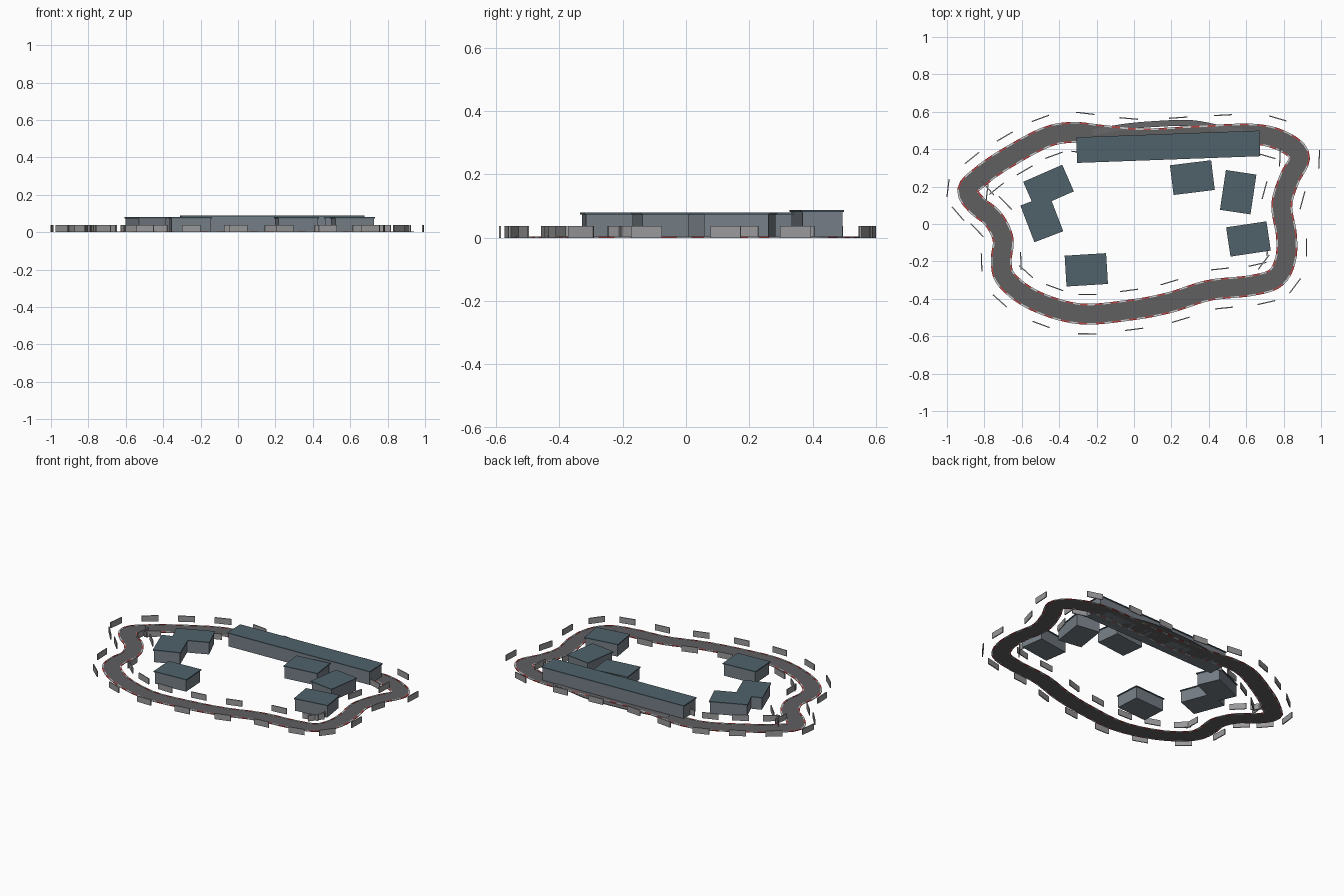
import bpy, bmesh, math
from mathutils import Vector, Matrix

if "Cube" in bpy.data.objects:
    bpy.data.objects.remove(bpy.data.objects["Cube"])

def material(name, r, g, b):
    m = bpy.data.materials.new(name)
    m.diffuse_color = (r, g, b, 1)
    m.use_nodes = True
    m.node_tree.nodes["Principled BSDF"].inputs["Base Color"].default_value = m.diffuse_color
    return m

ASPHALT = material("asphalt", 0.115, 0.115, 0.12)
PIT = material("pit_asphalt", 0.14, 0.14, 0.15)
RED = material("kerb_red", 0.5, 0.06, 0.06)
WHITE = material("kerb_white", 0.55, 0.55, 0.55)
STEEL = material("barrier_grey", 0.32, 0.32, 0.33)
WALL = material("wall", 0.18, 0.21, 0.24)
ROOF = material("roof", 0.08, 0.12, 0.145)

def finish(name, bm, *mats):
    bmesh.ops.recalc_face_normals(bm, faces=bm.faces)
    me = bpy.data.meshes.new(name)
    bm.to_mesh(me)
    bm.free()
    for m in mats:
        me.materials.append(m)
    ob = bpy.data.objects.new(name, me)
    bpy.context.collection.objects.link(ob)
    return ob

def add_box(bm, center, size, angle):
    mat = (Matrix.Translation(center) @ Matrix.Rotation(angle, 4, 'Z')
           @ Matrix.Diagonal((*size, 1)))
    bmesh.ops.create_cube(bm, size=1, matrix=mat)

def spline(pts, closed, steps):
    """Catmull-Rom curve through the points."""
    p = [Vector(q) for q in pts]
    n = len(p)
    get = (lambda i: p[i % n]) if closed else (lambda i: p[max(0, min(n - 1, i))])
    out = []
    for i in range(n if closed else n - 1):
        a, b, c, d = (get(i + k) for k in (-1, 0, 1, 2))
        for s in range(steps):
            t = s / steps
            out.append(0.5 * (2 * b + (c - a) * t + (2 * a - 5 * b + 4 * c - d) * t * t
                              + (3 * b - a - 3 * c + d) * t ** 3))
    if not closed:
        out.append(p[-1])
    return out

def resample(pts, count):
    """Even spacing round a closed loop."""
    loop = pts + [pts[0]]
    seg = [(loop[i + 1] - loop[i]).length for i in range(len(pts))]
    step, out, i, acc = sum(seg) / count, [], 0, 0.0
    for k in range(count):
        while acc + seg[i] < k * step:
            acc += seg[i]
            i += 1
        out.append(loop[i].lerp(loop[i + 1], (k * step - acc) / seg[i]))
    return out

def normals(pts, closed):
    n, out = len(pts), []
    for i in range(n):
        a = pts[i - 1] if closed or i else pts[i]
        b = pts[(i + 1) % n] if closed or i < n - 1 else pts[i]
        t = (b - a).normalized()
        out.append(Vector((-t.y, t.x)))
    return out

def ribbon(bm, pts, nor, o0, o1, z0, z1, closed, mat_of=lambda i: 0):
    """Thin slab between two offsets of a path."""
    rings = []
    for p, n in zip(pts, nor):
        a, b = p + n * o0, p + n * o1
        rings.append([bm.verts.new((*q, z)) for q, z in ((a, z0), (b, z0), (b, z1), (a, z1))])
    n = len(rings)
    for i in range(n if closed else n - 1):
        r, s = rings[i], rings[(i + 1) % n]
        for k in range(4):
            f = bm.faces.new((r[k], r[(k + 1) % 4], s[(k + 1) % 4], s[k]))
            f.material_index = mat_of(i)
    if not closed:
        bm.faces.new(rings[0])
        bm.faces.new(rings[-1])

# Circuit centreline, clockwise from the left corner
center = [(-.89, .18), (-.82, .255), (-.70, .34), (-.48, .46), (-.33, .49), (-.18, .475),
          (.05, .455), (.35, .47), (.64, .48), (.80, .44), (.885, .36), (.83, .24),
          (.79, .10), (.815, -.06), (.81, -.19), (.755, -.29), (.62, -.33), (.40, -.355),
          (.19, -.42), (-.02, -.46), (-.29, -.48), (-.53, -.41), (-.68, -.30),
          (-.71, -.20), (-.70, -.08), (-.755, .03), (-.84, .10)]
path = resample(spline(center, True, 12), 216)
nor = normals(path, True)

# Road surface
bm = bmesh.new()
ribbon(bm, path, nor, -.05, .05, 0, .003, True)
finish("road", bm, ASPHALT)

# Striped kerbs on both edges
for side, name in ((1, "outer_kerb"), (-1, "inner_kerb")):
    bm = bmesh.new()
    ribbon(bm, path, nor, side * .047, side * .056, 0, .0045, True, lambda i: (i // 2) % 2)
    finish(name, bm, RED, WHITE)

# Pit lane beside the main straight
lane = spline([(-.22, .49), (-.05, .52), (.12, .535), (.30, .54), (.45, .515), (.58, .49)], False, 6)
bm = bmesh.new()
ribbon(bm, lane, normals(lane, False), -.016, .016, 0, .004, False)
finish("pit_lane", bm, PIT)

# Barriers on both sides, snapped to the nearest piece of road
spots = [(-.99, .17), (-.85, .33), (-.69, .455), (-.49, .55), (-.25, .59), (-.02, .565),
         (.23, .57), (.47, .585), (.77, .55), (.99, .36), (.90, .13), (.91, -.13),
         (.87, -.34), (.70, -.43), (.49, -.45), (.24, -.505), (0, -.55), (-.26, -.58),
         (-.51, -.54), (-.72, -.415), (-.81, -.19), (-.83, -.02), (-.93, .07)]
for side, name in ((1, "outer_barriers"), (-1, "inner_barriers")):
    bm = bmesh.new()
    for s in spots:
        i = min(range(len(path)), key=lambda k: (path[k] + nor[k] * .105 - Vector(s)).length)
        q, n = path[i] + nor[i] * .105 * side, nor[i]
        add_box(bm, (q.x, q.y, .0185), (.098, .006, .037), math.atan2(-n.x, n.y))
    finish(name, bm, STEEL)

# Paddock buildings: wall block with a thin overhanging roof slab
def building(name, x, y, w, d, deg, h, bays=1):
    a = math.radians(deg)
    bm = bmesh.new()
    bw = (w - .01) / bays
    for k in range(bays):
        o = (k - (bays - 1) / 2) * bw
        add_box(bm, (x + o * math.cos(a), y + o * math.sin(a), (h - .006) / 2),
                (bw, d - .01, h - .006), a)
    finish(name + "_walls", bm, WALL)
    bm = bmesh.new()
    add_box(bm, (x, y, h - .003), (w, d, .006), a)
    finish(name + "_roof", bm, ROOF)

building("pit_garages", .183, .413, .98, .137, 2.1, .088, 6)
for k, b in enumerate([(-.457, .20, .228, .155, 23.6), (-.493, .03, .165, .21, 21),
                       (-.255, -.245, .222, .165, 3.5), (.312, .248, .222, .16, 7),
                       (.557, .17, .165, .215, -8.5), (.612, -.08, .218, .158, 8.5)]):
    building(f"paddock_building_{k + 1}", *b, .08)
